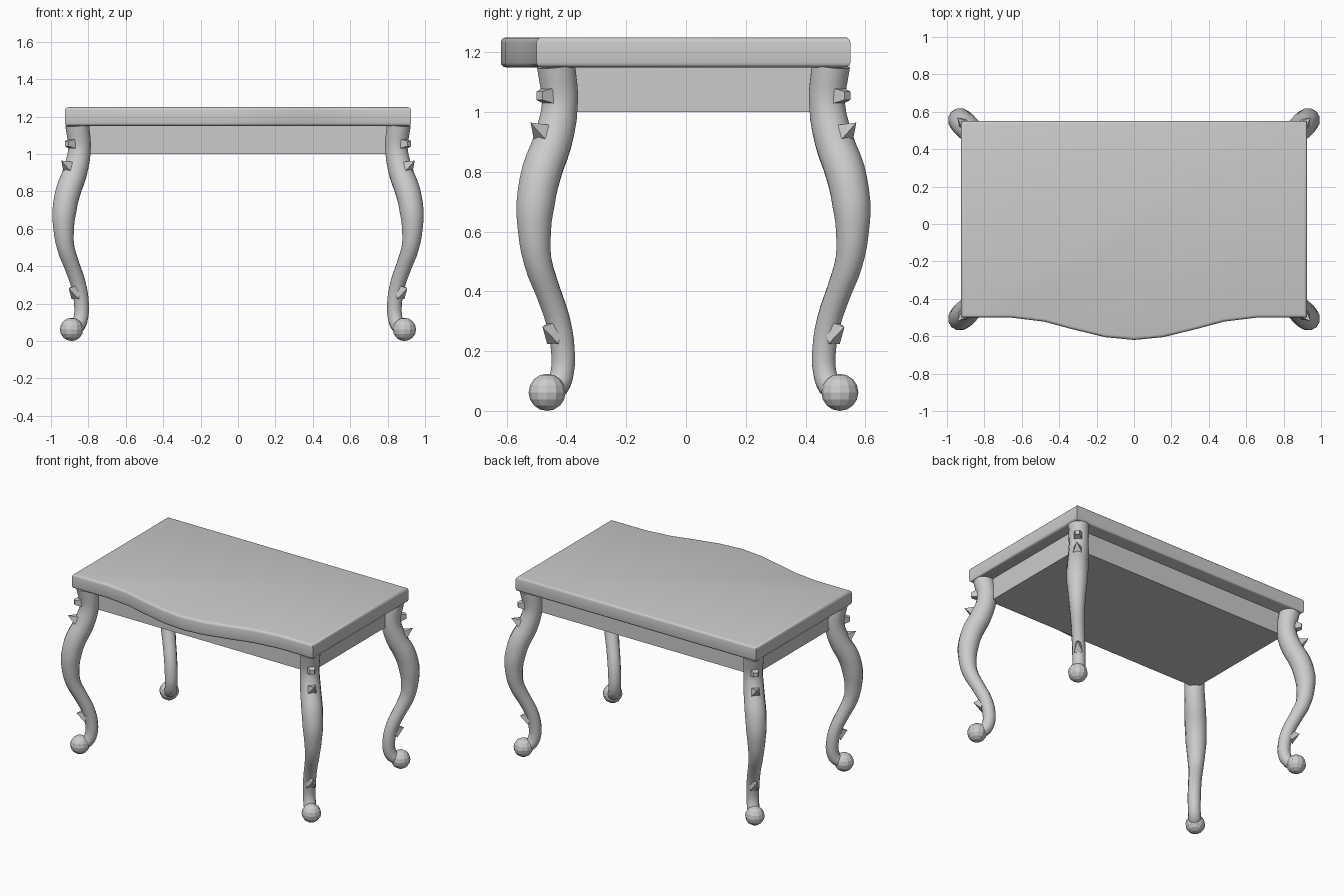
import bpy, bmesh, math
from mathutils import Matrix, Vector

if "Cube" in bpy.data.objects:
    bpy.data.objects.remove(bpy.data.objects["Cube"])

MID_Y = 0.025   # legs and apron are symmetric about this line


def add_object(name, bm):
    mesh = bpy.data.meshes.new(name)
    bmesh.ops.recalc_face_normals(bm, faces=bm.faces)
    bm.to_mesh(mesh)
    bm.free()
    obj = bpy.data.objects.new(name, mesh)
    bpy.context.collection.objects.link(obj)
    return obj


def smooth(obj, angle=35):
    bpy.ops.object.select_all(action='DESELECT')
    obj.select_set(True)
    bpy.context.view_layer.objects.active = obj
    bpy.ops.object.shade_smooth_by_angle(angle=math.radians(angle))


def four_corners(obj):
    obj.location.y = MID_Y
    mod = obj.modifiers.new("corners", 'MIRROR')
    mod.use_axis = (True, True, False)
    mod.use_mirror_merge = False


def on_diagonal(c, z):
    # legs bend in the 45 degree plane; c is the back leg's world y
    return Vector((c + 0.375, c - MID_Y, z))


# Tabletop: serpentine front edge, rounded rims
half = [(0, -0.62), (0.155, -0.605), (0.34, -0.56), (0.48, -0.522),
        (0.66, -0.5), (0.925, -0.5), (0.925, 0.55)]
outline = half + [(-x, y) for x, y in reversed(half[1:])]
bm = bmesh.new()
face = bm.faces.new([bm.verts.new((x, y, 1.15)) for x, y in outline])
ext = bmesh.ops.extrude_face_region(bm, geom=[face], use_keep_orig=True)
bmesh.ops.translate(bm, vec=(0, 0, 0.1),
                    verts=[v for v in ext['geom'] if isinstance(v, bmesh.types.BMVert)])
rims = [e for e in bm.edges if abs(e.verts[0].co.z - e.verts[1].co.z) < 1e-4]
bmesh.ops.bevel(bm, geom=rims, offset=0.016, segments=3, profile=0.5, affect='EDGES')
smooth(add_object("tabletop", bm))

# Apron: solid box under the top
bm = bmesh.new()
bmesh.ops.create_cube(bm, size=1, matrix=Matrix.Translation((0, MID_Y, 1.077))
                      @ Matrix.Diagonal((1.68, 0.85, 0.154, 1)))
add_object("apron", bm)

# Cabriole legs: tapered tube along an S curve (offset, height, radius)
path = [(0.485, 1.155, 0.066), (0.472, 1.03, 0.062), (0.497, 0.9, 0.067),
        (0.533, 0.8, 0.069), (0.554, 0.69, 0.066), (0.557, 0.6, 0.057),
        (0.546, 0.5, 0.048), (0.512, 0.4, 0.043), (0.478, 0.3, 0.042),
        (0.462, 0.2, 0.041), (0.464, 0.13, 0.040), (0.48, 0.085, 0.040),
        (0.51, 0.064, 0.040)]
curve = bpy.data.curves.new("leg_path", 'CURVE')
curve.dimensions = '3D'
curve.bevel_depth = 1.0
curve.bevel_resolution = 4
curve.resolution_u = 3
curve.use_fill_caps = True
spline = curve.splines.new('BEZIER')
spline.bezier_points.add(len(path) - 1)
for point, (c, z, r) in zip(spline.bezier_points, path):
    point.co = on_diagonal(c, z)
    point.radius = r
    point.handle_left_type = point.handle_right_type = 'AUTO'
helper = bpy.data.objects.new("leg_path", curve)
bpy.context.collection.objects.link(helper)
bpy.context.view_layer.update()
deps = bpy.context.evaluated_depsgraph_get()
leg_mesh = bpy.data.meshes.new_from_object(helper.evaluated_get(deps))
bpy.data.objects.remove(helper)
legs = bpy.data.objects.new("legs", leg_mesh)
bpy.context.collection.objects.link(legs)
smooth(legs, 45)
four_corners(legs)

# Ball feet
bm = bmesh.new()
bmesh.ops.create_uvsphere(bm, u_segments=12, v_segments=8, radius=0.062,
                          matrix=Matrix.Translation(on_diagonal(0.515, 0.062)))
four_corners(add_object("ball_feet", bm))

# Pointed studs: offset, height, tilt, half width, half height, length, tip ratio
studs = [(0.505, 1.055, 0, 0.028, 0.028, 0.05, 0.5),
         (0.515, 0.92, 30, 0.038, 0.038, 0.09, 0.0),
         (0.488, 0.265, 15, 0.027, 0.042, 0.062, 0.0)]
bm = bmesh.new()
for c, z, tilt, w, h, length, tip in studs:
    t = math.radians(tilt)
    out = Vector((math.cos(t), math.cos(t), math.sin(t) * math.sqrt(2))).normalized()
    turn = out.to_track_quat('Z', 'Y').to_matrix().to_4x4()
    matrix = (Matrix.Translation(on_diagonal(c, z) + out * length / 2) @ turn
              @ Matrix.Diagonal((w, h, 1, 1)) @ Matrix.Rotation(math.pi / 4, 4, 'Z'))
    bmesh.ops.create_cone(bm, cap_ends=True, segments=4, radius1=math.sqrt(2),
                          radius2=math.sqrt(2) * tip, depth=length, matrix=matrix)
bmesh.ops.remove_doubles(bm, verts=bm.verts, dist=1e-5)
four_corners(add_object("leg_studs", bm))
